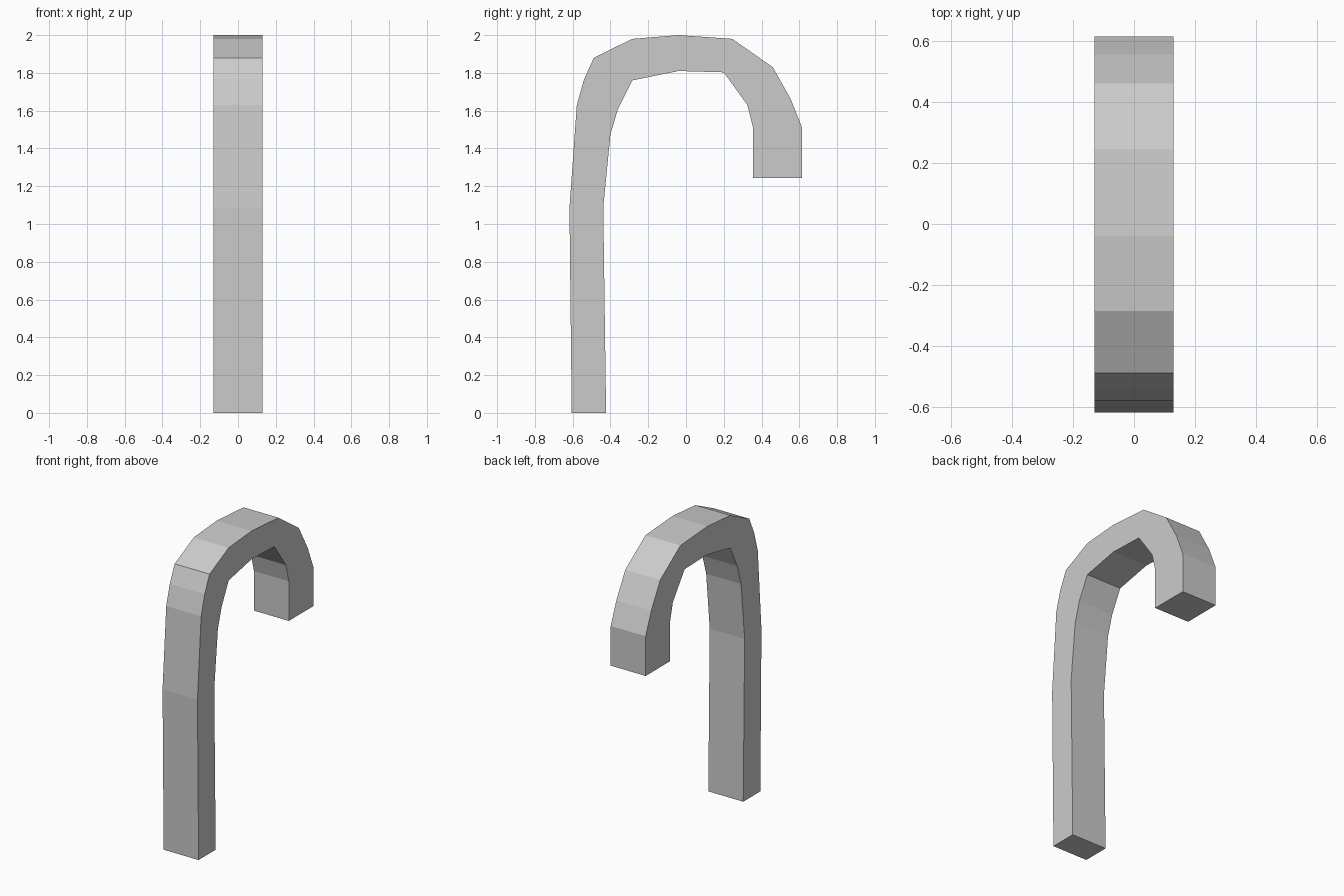
import bpy, bmesh

if "Cube" in bpy.data.objects:
    bpy.data.objects.remove(bpy.data.objects["Cube"])

HALF_WIDTH = 0.13

# Side profile (y, z): up the outer edge, over the hook, back along the inner edge
outer = [(-0.605, 0), (-0.617, 1.085), (-0.578, 1.63), (-0.54, 1.765),
         (-0.488, 1.88), (-0.285, 1.98), (-0.04, 2.0), (0.245, 1.98),
         (0.46, 1.83), (0.555, 1.66), (0.615, 1.51), (0.615, 1.243)]
inner = [(0.355, 1.243), (0.355, 1.51), (0.325, 1.63), (0.2, 1.803),
         (-0.04, 1.81), (-0.285, 1.76), (-0.36, 1.61), (-0.40, 1.475),
         (-0.438, 1.09), (-0.423, 0)]

# Hooked cane: extrude the profile across x
bm = bmesh.new()
side = bm.faces.new([bm.verts.new((-HALF_WIDTH, y, z)) for y, z in outer + inner])
ext = bmesh.ops.extrude_face_region(bm, geom=[side], use_keep_orig=True)
verts = [g for g in ext["geom"] if isinstance(g, bmesh.types.BMVert)]
bmesh.ops.translate(bm, vec=(2 * HALF_WIDTH, 0, 0), verts=verts)
bmesh.ops.recalc_face_normals(bm, faces=bm.faces[:])

mesh = bpy.data.meshes.new("hooked_cane")
bm.to_mesh(mesh)
bm.free()
cane = bpy.data.objects.new("hooked_cane", mesh)
bpy.context.collection.objects.link(cane)
